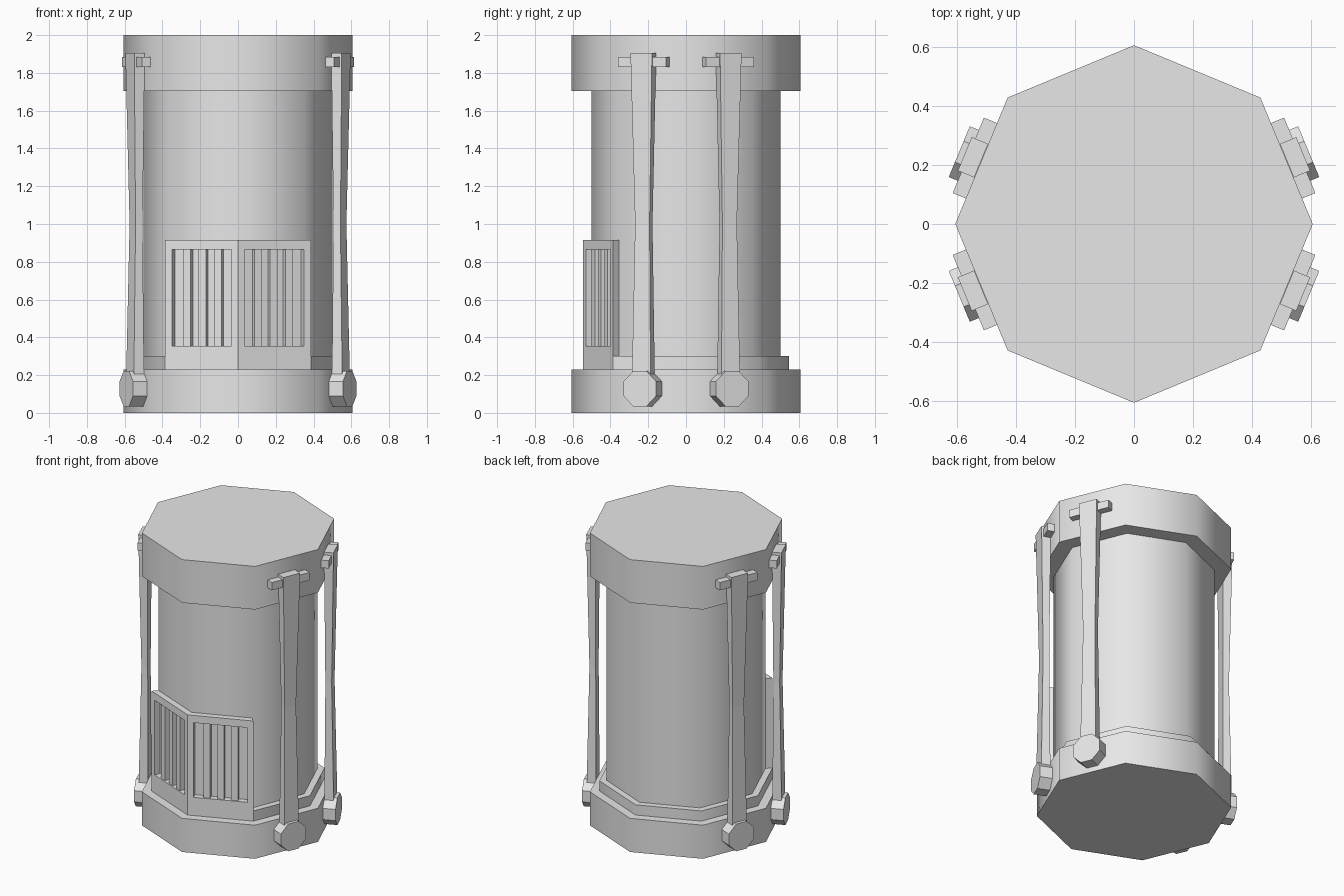
import bpy, bmesh
from math import radians, sin, cos, pi
from mathutils import Matrix, Vector

cube = bpy.data.objects.get("Cube")
if cube:
    bpy.data.objects.remove(cube, do_unlink=True)

grey = bpy.data.materials.new("plain grey")
grey.use_nodes = True
grey.diffuse_color = (0.8, 0.8, 0.8, 1)
grey.node_tree.nodes["Principled BSDF"].inputs["Base Color"].default_value = (0.8, 0.8, 0.8, 1)


def finish(name, bm, smooth=False):
    bmesh.ops.recalc_face_normals(bm, faces=bm.faces)
    mesh = bpy.data.meshes.new(name)
    bm.to_mesh(mesh)
    bm.free()
    mesh.materials.append(grey)
    obj = bpy.data.objects.new(name, mesh)
    bpy.context.collection.objects.link(obj)
    if smooth:
        bpy.ops.object.select_all(action='DESELECT')
        obj.select_set(True)
        bpy.context.view_layer.objects.active = obj
        bpy.ops.object.shade_smooth_by_angle(angle=radians(50))
    return obj


def loft(bm, rings):
    """Solid through a stack of matching closed rings."""
    loops = [[bm.verts.new(p) for p in ring] for ring in rings]
    for a, b in zip(loops, loops[1:]):
        for i in range(len(a)):
            j = (i + 1) % len(a)
            bm.faces.new((a[i], a[j], b[j], b[i]))
    bm.faces.new(loops[0])
    bm.faces.new(loops[-1])


def arc(radius, z, start, count):
    return [Vector((radius * cos(radians(start + 45 * i)),
                    radius * sin(radians(start + 45 * i)), z)) for i in range(count)]


def prism(name, radius, z0, z1):
    bm = bmesh.new()
    loft(bm, [arc(radius, z, 0, 8) for z in (z0, z1)])
    return finish(name, bm, smooth=True)


def sector(bm, r_in, r_out, z0, z1, start, count):
    """Part of an octagonal ring, open against the body behind it."""
    for a, b, c, d in [(r_out, z0, r_out, z1), (r_out, z1, r_in, z1), (r_in, z0, r_out, z0)]:
        p = [bm.verts.new(v) for v in arc(a, b, start, count)]
        q = [bm.verts.new(v) for v in arc(c, d, start, count)]
        for i in range(count - 1):
            bm.faces.new((p[i], p[i + 1], q[i + 1], q[i]))
    for i in (0, count - 1):
        ends = [arc(r, z, start, count)[i] for r, z in
                ((r_in, z0), (r_out, z0), (r_out, z1), (r_in, z1))]
        bm.faces.new([bm.verts.new(v) for v in ends])
    bmesh.ops.remove_doubles(bm, verts=bm.verts, dist=0.0001)


def rect(r0, r1, width, z):
    """Rectangle in side space: x outward, y along the side."""
    h = width / 2
    return [(r0, -h, z), (r1, -h, z), (r1, h, z), (r0, h, z)]


def side(bm, angle):
    bm.transform(Matrix.Rotation(radians(angle), 4, 'Z'))


# Octagonal body with a heavy base and cap
prism("base", 0.605, 0, 0.23)
prism("body", 0.5, 0.2, 1.72)
prism("cap", 0.605, 1.705, 2)

# Low step round the foot of the body, interrupted by the vents
bm = bmesh.new()
sector(bm, 0.495, 0.545, 0.229, 0.30, -45, 7)
finish("foot_step", bm, smooth=True)

# Two front vent panels with recessed windows
bm = bmesh.new()
sector(bm, 0.495, 0.545, 0.229, 0.915, 225, 3)
bmesh.ops.recalc_face_normals(bm, faces=bm.faces)
for angle in (247.5, 292.5):
    out = Vector((cos(radians(angle)), sin(radians(angle)), 0))
    face = next(f for f in bm.faces if abs(f.normal.dot(out)) > 0.99)
    bmesh.ops.inset_individual(bm, faces=[face], thickness=0.054)
    middle = face.calc_center_median().z
    for v in face.verts:
        v.co.z = 0.355 if v.co.z < middle else 0.865
    deep = bmesh.ops.extrude_discrete_faces(bm, faces=[face])["faces"][0]
    bmesh.ops.translate(bm, verts=deep.verts, vec=-0.04 * out)
finish("vent_frame", bm)

# Upright bars inside each vent
for name, angle in (("right", 247.5), ("left", 292.5)):
    bm = bmesh.new()
    for k in (-1, 0, 1):
        loft(bm, [[(x, y + k * 0.088, z) for x, y, z in rect(0.455, 0.495, 0.043, z)]
                  for z in (0.354, 0.866)])
    side(bm, angle)
    finish(name + "_vent_bars", bm)

# Four waisted struts, each with a crossbar and an eight-sided foot
for name, angle in (("back_left", 22.5), ("back_right", 157.5),
                    ("front_right", 202.5), ("front_left", 337.5)):
    bm = bmesh.new()
    loft(bm, [rect(0.56, 0.62, 0.108, 0.13), rect(0.564, 0.604, 0.083, 1.0),
              rect(0.56, 0.62, 0.123, 1.905)])
    side(bm, angle)
    finish(name + "_strut", bm)

    bm = bmesh.new()
    loft(bm, [rect(0.555, 0.607, 0.276, z) for z in (1.832, 1.885)])
    side(bm, angle)
    finish(name + "_crossbar", bm)

    bm = bmesh.new()
    radius = 0.093 / cos(pi / 8)
    loft(bm, [[(x, radius * cos((i + 0.5) * pi / 4), 0.128 + radius * sin((i + 0.5) * pi / 4))
               for i in range(8)] for x in (0.557, 0.64)])
    side(bm, angle)
    finish(name + "_strut_foot", bm)
